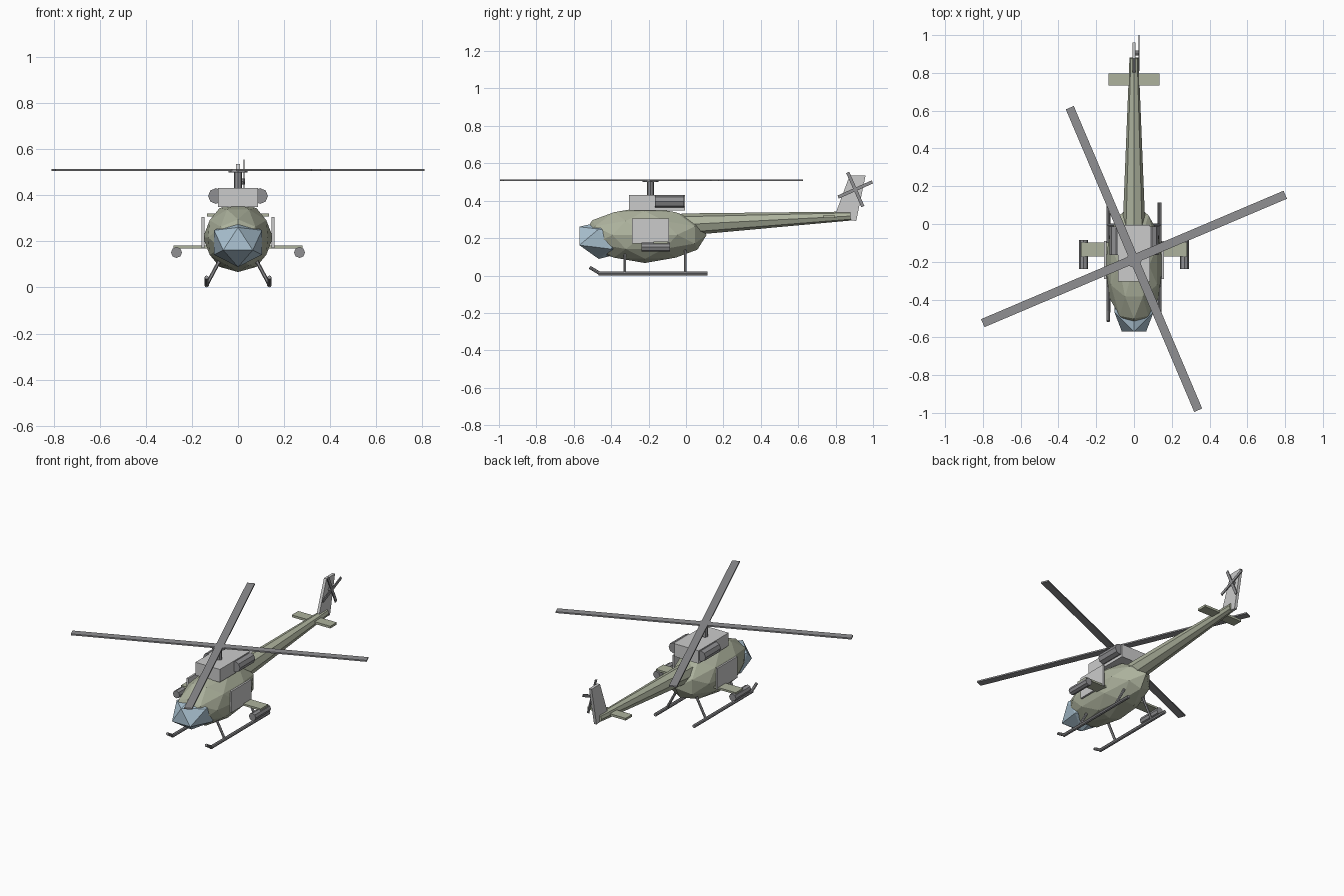
import bpy, bmesh, math
from mathutils import Matrix, Vector

if "Cube" in bpy.data.objects:
    bpy.data.objects.remove(bpy.data.objects["Cube"])


def material(name, rgb):
    m = bpy.data.materials.new(name)
    m.diffuse_color = (*rgb, 1)
    m.use_nodes = True
    m.node_tree.nodes["Principled BSDF"].inputs["Base Color"].default_value = m.diffuse_color
    return m


OLIVE = material("olive_paint", (0.42, 0.45, 0.34))
GLASS = material("blue_glass", (0.42, 0.56, 0.66))
DARK = material("dark_metal", (0.28, 0.28, 0.29))


def finish(bm, name, mat=None):
    bmesh.ops.recalc_face_normals(bm, faces=bm.faces[:])
    me = bpy.data.meshes.new(name)
    bm.to_mesh(me)
    bm.free()
    ob = bpy.data.objects.new(name, me)
    bpy.context.collection.objects.link(ob)
    if mat:
        me.materials.append(mat)
    return ob


def box(name, centre, size, mat=None, rot=None):
    bm = bmesh.new()
    m = Matrix.Translation(centre) @ (rot or Matrix()) @ Matrix.Diagonal((*size, 1))
    bmesh.ops.create_cube(bm, size=1, matrix=m)
    return finish(bm, name, mat)


def tube(name, a, b, r1, r2=None, sides=8, mat=DARK):
    a, b = Vector(a), Vector(b)
    d = b - a
    m = Matrix.Translation((a + b) / 2) @ d.to_track_quat('Z', 'Y').to_matrix().to_4x4()
    bm = bmesh.new()
    bmesh.ops.create_cone(bm, cap_ends=True, segments=sides, radius1=r1,
                          radius2=r1 if r2 is None else r2, depth=d.length, matrix=m)
    return finish(bm, name, mat)


def faceted_ball(name, centre, radii, subdiv, tilt, mat):
    bm = bmesh.new()
    m = (Matrix.Translation(centre) @ Matrix.Diagonal((*radii, 1))
         @ Matrix.Rotation(math.radians(tilt), 4, 'X')
         @ Matrix.Rotation(math.radians(90), 4, 'Z'))
    bmesh.ops.create_icosphere(bm, subdivisions=subdiv, radius=1, matrix=m)
    return finish(bm, name, mat)


# fuselage and nose glass
faceted_ball("fuselage", (0, -0.22, 0.217), (0.152, 0.33, 0.15), 2, -58.28, OLIVE)
faceted_ball("nose_glass", (0, -0.435, 0.195), (0.122, 0.17, 0.108), 1, 52.62, GLASS)

# tail boom and stabiliser
tube("tail_boom", (0, -0.02, 0.272), (0, 0.88, 0.318), 0.06, 0.024, 8, OLIVE)
box("tail_stabiliser", (0, 0.765, 0.315), (0.27, 0.065, 0.014), OLIVE)

# swept tail fin
bm = bmesh.new()
profile = [(0.79, 0.305), (0.91, 0.292), (0.96, 0.535), (0.875, 0.535)]
face = bm.faces.new([bm.verts.new((-0.009, y, z)) for y, z in profile])
ext = bmesh.ops.extrude_face_region(bm, geom=[face])
bmesh.ops.translate(bm, vec=(0.018, 0, 0),
                    verts=[v for v in ext["geom"] if isinstance(v, bmesh.types.BMVert)])
finish(bm, "tail_fin")

# tail rotor
tube("tail_rotor_hub", (0.005, 0.905, 0.46), (0.03, 0.905, 0.46), 0.014)
for i, ang in enumerate((24, 114)):
    box(f"tail_rotor_blade_{i}", (0.026, 0.905, 0.46), (0.006, 0.2, 0.018), DARK,
        Matrix.Rotation(math.radians(ang), 4, 'X'))

# engine housing, mast and main rotor
box("engine_housing", (0, -0.155, 0.39), (0.172, 0.3, 0.082))
tube("rotor_mast", (0, -0.19, 0.42), (0, -0.19, 0.512), 0.018)
tube("rotor_hub", (0, -0.19, 0.5), (0, -0.19, 0.514), 0.042)
for i, ang in enumerate((23, 113)):
    box(f"rotor_blade_{i}", (0, -0.185, 0.51), (1.74, 0.046, 0.009), DARK,
        Matrix.Rotation(math.radians(ang), 4, 'Z'))

# parts repeated on both sides
for s, side in ((1, "right"), (-1, "left")):
    tube(f"{side}_exhaust", (s * 0.096, -0.165, 0.397), (s * 0.096, -0.012, 0.397), 0.034)
    box(f"{side}_door", (s * 0.152, -0.19, 0.238), (0.012, 0.2, 0.135))
    box(f"{side}_stub_wing", (s * 0.19, -0.135, 0.176), (0.18, 0.075, 0.012), OLIVE)
    tube(f"{side}_pod", (s * 0.267, -0.238, 0.152), (s * 0.267, -0.085, 0.152), 0.024)
    # landing skid with upturned toe
    x = s * 0.136
    tube(f"{side}_skid", (x, -0.468, 0.011), (x, 0.115, 0.011), 0.0105)
    tube(f"{side}_skid_toe", (x, -0.462, 0.012), (x, -0.515, 0.044), 0.009)
    for name, y in (("front", -0.328), ("rear", -0.005)):
        tube(f"{side}_{name}_strut", (x, y, 0.012), (s * 0.07, y, 0.135), 0.008, sides=6)
